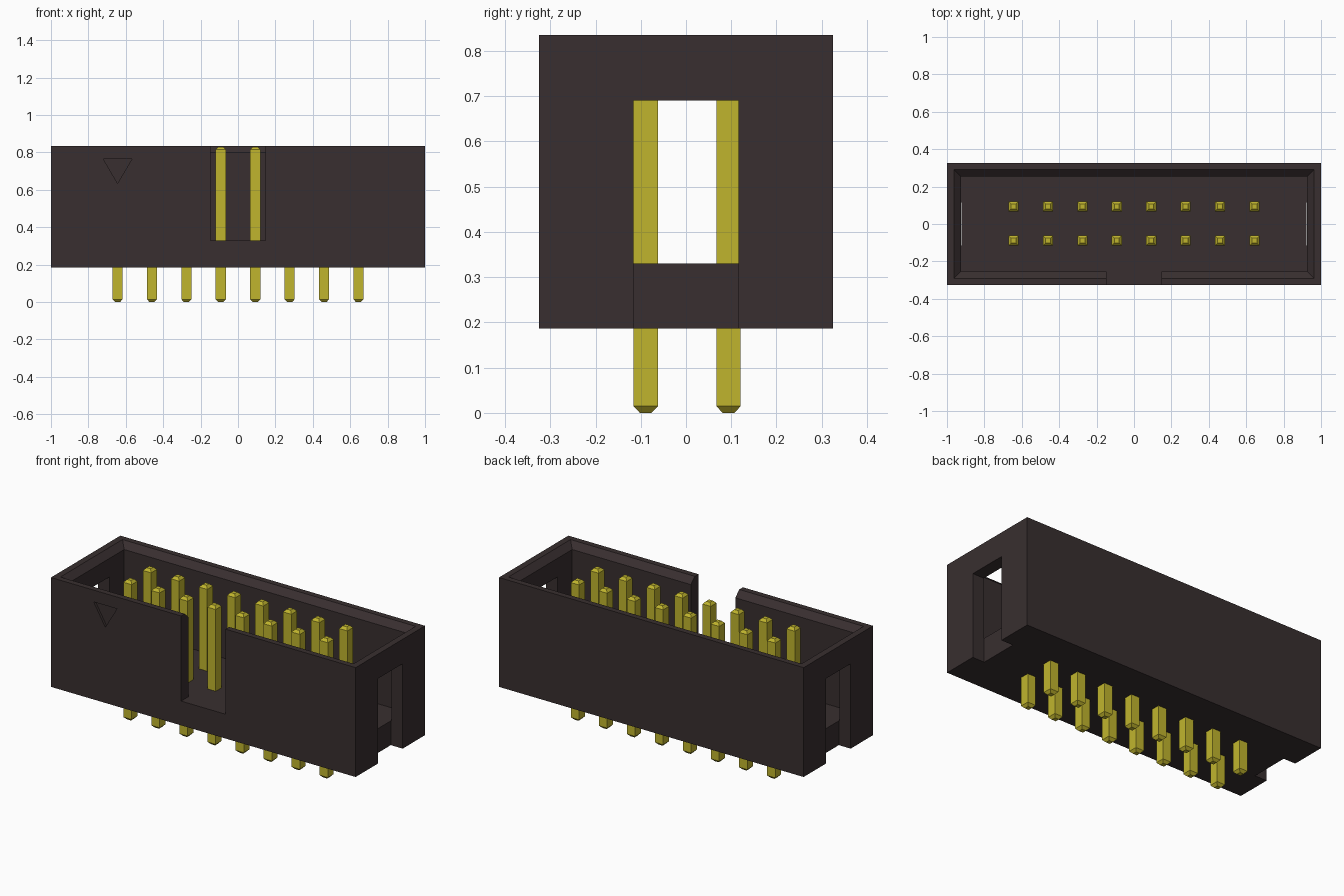
import bpy
import bmesh

default = bpy.data.objects.get("Cube")
if default:
    bpy.data.objects.remove(default, do_unlink=True)


def material(name, colour):
    mat = bpy.data.materials.new(name)
    mat.use_nodes = True
    mat.diffuse_color = colour
    mat.node_tree.nodes["Principled BSDF"].inputs["Base Color"].default_value = colour
    return mat


black = material("black plastic", (0.040, 0.028, 0.029, 1))
gold = material("gold metal", (0.53, 0.46, 0.027, 1))


def loft(name, rings, mat):
    """Closed solid through rings that share one point count."""
    bm = bmesh.new()
    loops = [[bm.verts.new(p) for p in ring] for ring in rings]
    for a, b in zip(loops, loops[1:]):
        n = len(a)
        for i in range(n):
            bm.faces.new((a[i], a[(i + 1) % n], b[(i + 1) % n], b[i]))
    bm.faces.new(loops[0][::-1])
    bm.faces.new(loops[-1])
    bmesh.ops.recalc_face_normals(bm, faces=bm.faces)
    mesh = bpy.data.meshes.new(name)
    bm.to_mesh(mesh)
    bm.free()
    mesh.materials.append(mat)
    obj = bpy.data.objects.new(name, mesh)
    bpy.context.collection.objects.link(obj)
    return obj


def rect(hx, hy, z, x=0, y=0):
    return [(x + sx * hx, y + sy * hy, z)
            for sx, sy in ((-1, -1), (1, -1), (1, 1), (-1, 1))]


def box(name, x0, x1, y0, y1, z0, z1):
    cx, cy = (x0 + x1) / 2, (y0 + y1) / 2
    hx, hy = (x1 - x0) / 2, (y1 - y0) / 2
    return loft(name, [rect(hx, hy, z, cx, cy) for z in (z0, z1)], black)


def cut(target, cutter):
    mod = target.modifiers.new("cut", "BOOLEAN")
    mod.operation = "DIFFERENCE"
    mod.solver = "EXACT"
    mod.object = cutter
    bpy.context.view_layer.objects.active = target
    bpy.ops.object.modifier_apply(modifier=mod.name)
    bpy.data.objects.remove(cutter, do_unlink=True)


BOTTOM, FLOOR, TOP = 0.186, 0.33, 0.835

# Shrouded housing with a chamfered rim around the cavity
housing = box("housing", -1, 1, -0.325, 0.325, BOTTOM, TOP)
cut(housing, loft("cavity", [rect(0.925, 0.254, FLOOR),
                             rect(0.925, 0.254, TOP - 0.035),
                             rect(0.962, 0.291, TOP),
                             rect(0.962, 0.291, TOP + 0.1)], black))

# Key notch in the front wall
cut(housing, box("key_notch", -0.146, 0.146, -0.4, -0.2, FLOOR, TOP + 0.2))

# Slots in both end walls, open at the bottom
for side in (-1, 1):
    x0, x1 = sorted((side * 0.922, side * 1.1))
    cut(housing, box("end_slot", x0, x1, -0.116, 0.116, BOTTOM - 0.1, 0.69))

# Engraved triangle marking the first pin
triangle = ((-0.72, 0.765), (-0.567, 0.765), (-0.644, 0.635))
cut(housing, loft("pin_mark", [[(x, y, z) for x, z in triangle]
                               for y in (-0.4, -0.31)], black))

# Two rows of square pins with tapered tips
HALF, TIP, TAPER, PIN_TOP = 0.027, 0.013, 0.015, 0.83
for row, y in (("front", -0.089), ("back", 0.094)):
    for i in range(8):
        x = (i - 3.5) * 0.184
        loft(f"{row}_pin_{i + 1}",
             [rect(TIP, TIP, 0, x, y), rect(HALF, HALF, TAPER, x, y),
              rect(HALF, HALF, PIN_TOP - TAPER, x, y),
              rect(TIP, TIP, PIN_TOP, x, y)], gold)
